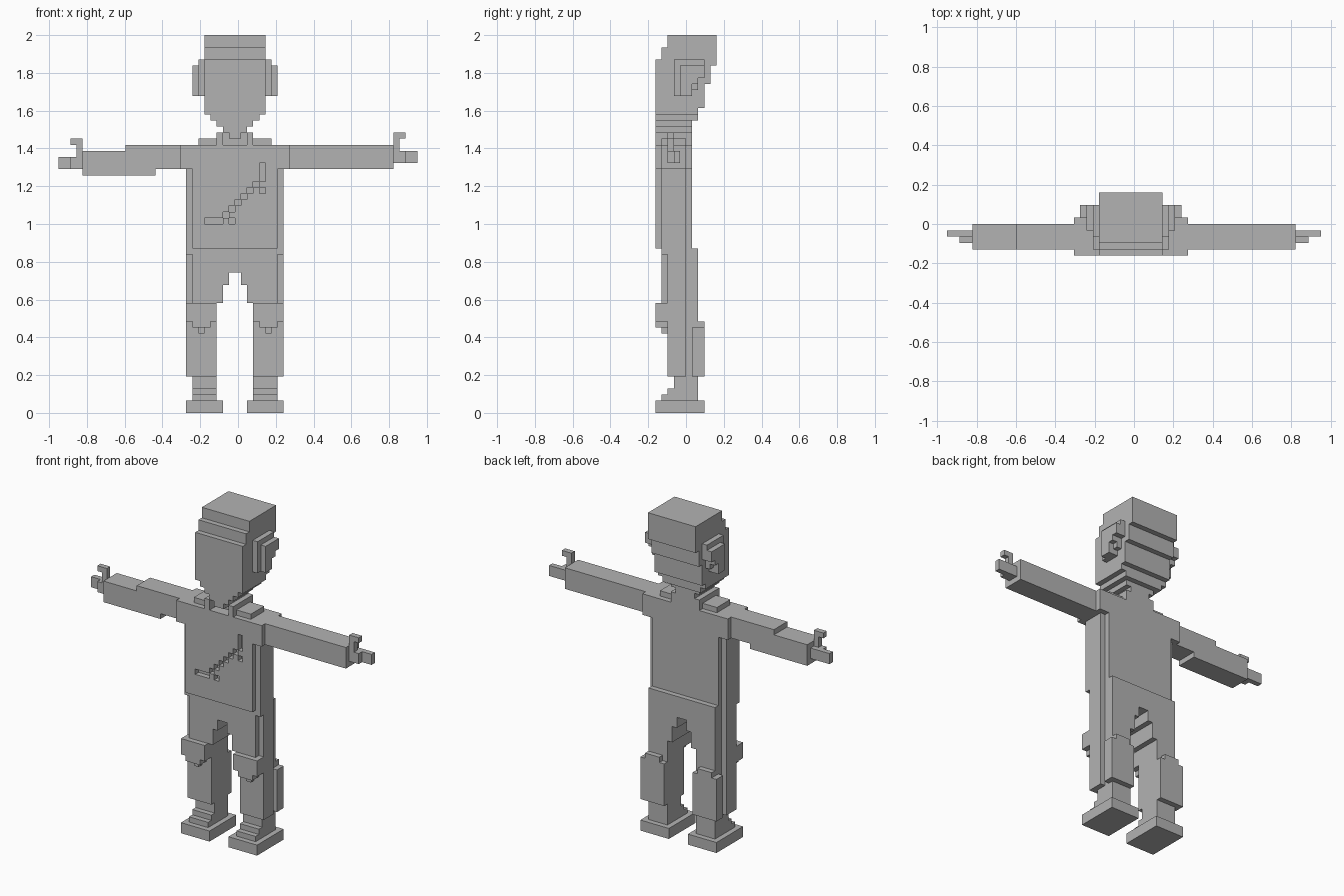
import bpy
import bmesh
import math
from itertools import product

if "Cube" in bpy.data.objects:
    bpy.data.objects.remove(bpy.data.objects["Cube"], do_unlink=True)

UNIT = 2 / 62   # edge of one building block

grey = bpy.data.materials.new("plain_grey")
grey.use_nodes = True
grey.diffuse_color = (0.45, 0.45, 0.45, 1)
grey.node_tree.nodes["Principled BSDF"].inputs["Base Color"].default_value = (0.45, 0.45, 0.45, 1)


def cells(boxes):
    """Every block inside boxes given as x0, x1, y0, y1, z0, z1."""
    found = set()
    for x0, x1, y0, y1, z0, z1 in boxes:
        found.update(product(range(x0, x1), range(y0, y1), range(z0, z1)))
    return found


def flip(boxes):
    return [(-b[1], -b[0]) + tuple(b[2:]) for b in boxes]


def part(name, boxes, cut=()):
    """Skin the blocks of one part and merge the coplanar faces."""
    solid = cells(boxes) - cells(cut)
    bm = bmesh.new()
    for c in solid:
        for axis, side in product(range(3), (0, 1)):
            beside = list(c)
            beside[axis] += 2 * side - 1
            if tuple(beside) in solid:
                continue
            a, b = (axis + 1) % 3, (axis + 2) % 3
            ring = []
            for da, db in ((0, 0), (1, 0), (1, 1), (0, 1)):
                p = list(c)
                p[axis] += side
                p[a] += da
                p[b] += db
                ring.append(bm.verts.new(((p[0] - 0.5) * UNIT, p[1] * UNIT, p[2] * UNIT)))
            bm.faces.new(ring if side else ring[::-1])
    bmesh.ops.remove_doubles(bm, verts=bm.verts, dist=UNIT / 100)
    bmesh.ops.dissolve_limit(bm, angle_limit=math.radians(1), verts=bm.verts, edges=bm.edges)
    bmesh.ops.triangulate(bm, faces=[f for f in bm.faces if len(f.verts) > 4])
    mesh = bpy.data.meshes.new(name)
    bm.to_mesh(mesh)
    bm.free()
    mesh.materials.append(grey)
    bpy.context.collection.objects.link(bpy.data.objects.new(name, mesh))


def pair(name, boxes):
    part("left_" + name, boxes)
    part("right_" + name, flip(boxes))


# Head: stepped back and brow, tapering chin
part("head", [
    (-5, 5, -3, 5, 60, 62),
    (-5, 5, -4, 5, 58, 60),
    (-5, 5, -5, 5, 57, 58),
    (-5, 5, -5, 4, 54, 57),
    (-5, 5, -5, 3, 50, 54),
    (-5, 5, -5, 2, 49, 50),
    (-4, 4, -5, 2, 48, 49),
    (-3, 3, -5, 1, 47, 48),
    (-2, 2, -5, 1, 46, 47),
    (-1, 1, -5, 0, 45, 46),
])
part("neck", [(-2, 2, -3, 1, 44, 46)])

# Ears in two layers, stepped at the lower back
pair("ear", [
    (5, 6, -2, 1, 52, 58), (5, 6, 1, 2, 53, 58), (5, 6, 2, 3, 55, 58),
    (6, 7, -1, 1, 52, 57), (6, 7, 1, 2, 54, 57), (6, 7, 2, 3, 55, 57),
])

# Torso with a diagonal groove cut into the chest
groove = [(-5, -2, -5, -4, 31, 32), (4, 5, -5, -4, 38, 41),
          (-1, 0, -5, -4, 31, 32), (4, 5, -5, -4, 36, 37)]
groove += [(i, i + 1, -5, -4, 34 + i, 35 + i) for i in range(-2, 4)]
part("torso", [(-7, 7, -5, 1, 27, 44), (-9, 9, -5, 1, 40, 44)], groove)
pair("side_strip", [(7, 8, -4, 0, 26, 40)])
pair("collar", [(2, 6, -4, 0, 44, 45), (2, 3, -5, 1, 44, 46)])

# Hips with a stepped crotch
part("hips", [(-7, 7, -4, 2, 18, 27)],
     [(-1, 1, -4, 2, 18, 23), (-2, 2, -4, 2, 18, 21)])

# Legs
pair("leg", [
    (3, 7, -3, 2, 6, 18),
    (3, 7, -2, 2, 2, 6),
    (7, 8, -3, 0, 6, 26),
])
pair("knee_pad", [(3, 8, -5, -3, 15, 18), (4, 7, -5, -3, 14, 15), (5, 6, -4, -3, 13, 14)])
pair("calf", [(3, 8, 1, 3, 6, 14), (4, 7, 1, 3, 14, 15)])
pair("foot", [(2, 8, -5, 3, 0, 2), (3, 7, -4, -2, 2, 3), (3, 7, -3, -2, 3, 4)])

# Arms: the left is straight, the right drops a step at the elbow
part("left_arm", [(9, 26, -4, 0, 40, 44)])
part("right_arm", [(-18, -9, -4, 0, 40, 44), (-25, -13, -4, 0, 39, 43)])

# Hands with a hooked thumb
for name, wrist, base, side in (("left_hand", 26, 41, 1), ("right_hand", 25, 40, -1)):
    hand = [
        (wrist, wrist + 2, -3, -1, base, base + 2),
        (wrist + 2, wrist + 4, -2, -1, base, base + 2),
        (wrist, wrist + 1, -3, -2, base + 2, base + 5),
        (wrist, wrist + 2, -3, -2, base + 4, base + 5),
    ]
    part(name, hand if side > 0 else flip(hand))
